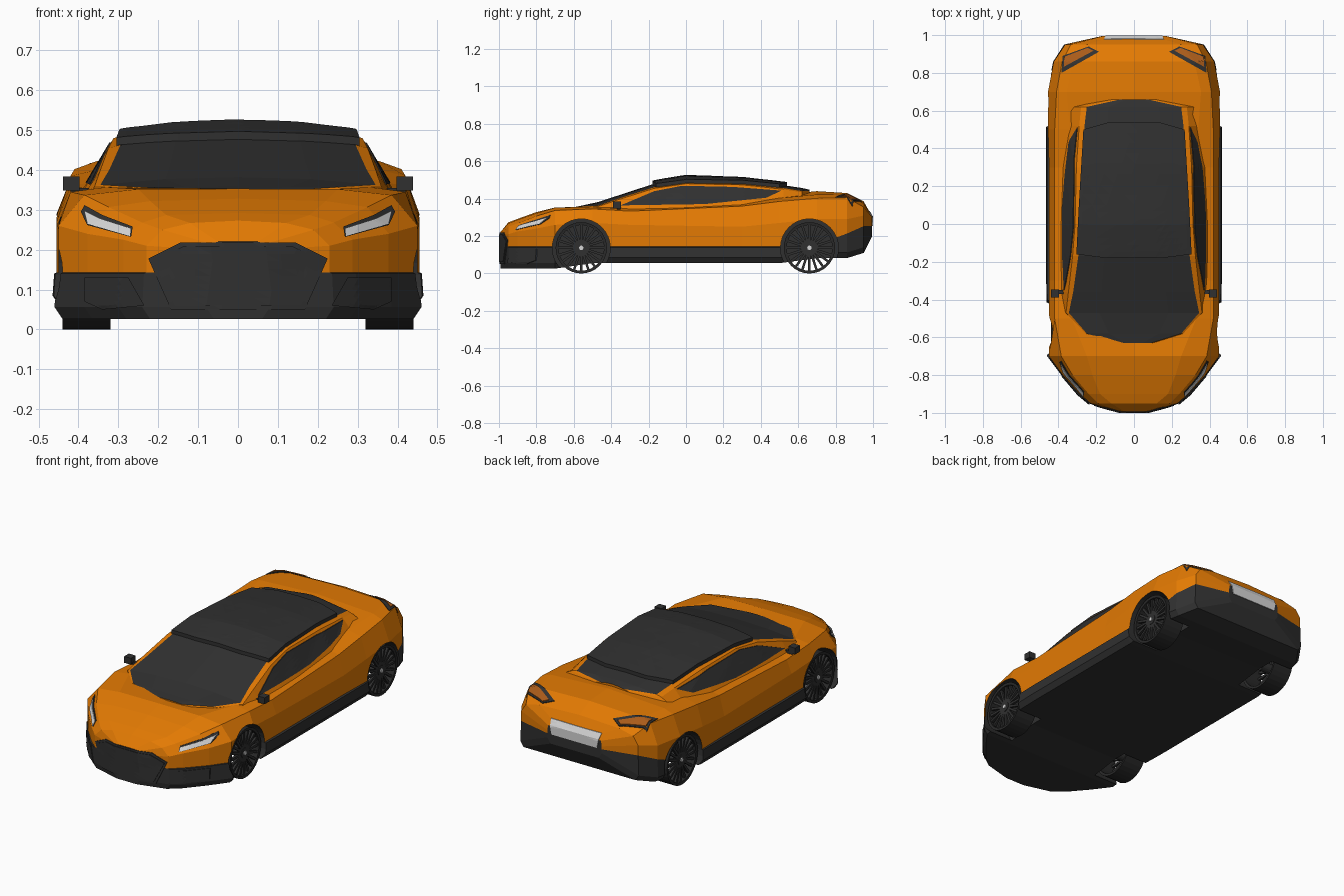
import bpy, bmesh, math
from mathutils import Vector, Matrix
from mathutils.bvhtree import BVHTree

if "Cube" in bpy.data.objects:
    bpy.data.objects.remove(bpy.data.objects["Cube"])


def material(name, rgb):
    m = bpy.data.materials.new(name)
    m.diffuse_color = (*rgb, 1)
    m.use_nodes = True
    m.node_tree.nodes["Principled BSDF"].inputs["Base Color"].default_value = m.diffuse_color
    return m


ORANGE = material("orange_paint", (0.77, 0.195, 0.001))
DARK = material("dark_trim", (0.030, 0.030, 0.030))
TYRE = material("tyre_black", (0.022, 0.022, 0.022))
LIGHT = material("light_grey", (0.68, 0.68, 0.68))
AMBER = material("tail_amber", (0.40, 0.105, 0.010))


def finish(bm, name, mats):
    bmesh.ops.recalc_face_normals(bm, faces=bm.faces[:])
    me = bpy.data.meshes.new(name)
    bm.to_mesh(me)
    bm.free()
    for m in mats:
        me.materials.append(m)
    ob = bpy.data.objects.new(name, me)
    bpy.context.collection.objects.link(ob)
    return ob


def loft(name, stations, mats, dark_strips, cap_mat):
    """Skin mirrored half sections; each station is (y, [(x, z), ...])."""
    bm = bmesh.new()
    rings = []
    for y, half in stations:
        ring = half + [(-x, z) for x, z in half[-2:0:-1]]
        rings.append([bm.verts.new((x, y, z)) for x, z in ring])
    n, h = len(rings[0]), len(stations[0][1])
    for a, b in zip(rings, rings[1:]):
        for i in range(n):
            j = (i + 1) % n
            f = bm.faces.new((a[i], a[j], b[j], b[i]))
            strip = i if i < h - 1 else n - 1 - i
            f.material_index = int(strip in dark_strips)
    for r in (rings[0], rings[-1]):
        bm.faces.new(r).material_index = cap_mat
    return finish(bm, name, mats)


def tube(bm, r, x0, x1, y, z, seg=32):
    m = Matrix.Translation(((x0 + x1) / 2, y, z)) @ Matrix.Rotation(math.pi / 2, 4, 'Y')
    bmesh.ops.create_cone(bm, cap_ends=True, segments=seg, radius1=r, radius2=r,
                          depth=abs(x1 - x0), matrix=m)


# Lower body: y, sill w, sill z, waist w, z, shoulder w, z, inner w, z, centre z
BODY = [
    (-.993, .08, .14, .08, .20, .07, .215, .05, .22, .22),
    (-.95, .24, .14, .23, .21, .19, .25, .12, .267, .273),
    (-.90, .30, .14, .287, .225, .24, .268, .18, .287, .292),
    (-.80, .385, .14, .378, .24, .325, .307, .22, .322, .328),
    (-.70, .46, .14, .45, .26, .385, .337, .25, .352, .353),
    (-.50, .46, .14, .45, .27, .42, .345, .33, .357, .325),
    (-.30, .465, .14, .45, .26, .42, .333, .36, .353, .35),
    (.30, .465, .14, .45, .25, .42, .36, .35, .372, .38),
    (.50, .465, .14, .455, .27, .42, .385, .34, .403, .42),
    (.70, .46, .15, .455, .29, .41, .402, .355, .422, .44),
    (.86, .428, .21, .425, .29, .38, .405, .32, .42, .43),
    (.95, .37, .25, .365, .31, .335, .355, .25, .375, .385),
    (.995, .17, .25, .17, .27, .165, .30, .10, .305, .305),
]


def floor_z(y):
    for limit, z in ((-.6, .026), (.69, .055), (.9, .082), (.96, .11)):
        if y < limit:
            return z
    return .20


stations = []
for y, ws, zs, wm, zm, wh, zh, wi, zi, zc in BODY:
    zb = floor_z(y)
    stations.append((y, [(0, zb), (ws - .02, zb), (ws, zb + .03), (ws - .004, zs),
                         (wm, zs + .003), (wm, zm), (wh, zh), (wi, zi), (0, zc)]))
body = loft("lower_body", stations, [ORANGE, DARK], {0, 1, 2, 3}, 1)

# Wheel arches cut out of the body
WHEELS = [(s, y) for s in (-1, 1) for y in (-.56, .66)]
bm = bmesh.new()
for s, y in WHEELS:
    tube(bm, .155, s * .29, s * .60, y, .137)
for f in bm.faces:
    f.material_index = 1
cutter = finish(bm, "arch_cutter", [ORANGE, DARK])
cutter.hide_render = True
mod = body.modifiers.new("arches", 'BOOLEAN')
mod.operation = 'DIFFERENCE'
mod.solver = 'EXACT'
mod.object = cutter
bpy.context.view_layer.objects.active = body
bpy.ops.object.modifier_apply(modifier=mod.name)
bpy.data.objects.remove(cutter)

# Cabin: y, base w, base z, edge w, edge z, glass w, glass z, centre z
CABIN = [
    (-.63, .10, .31, .10, .34, .09, .346, .350),
    (-.58, .26, .32, .26, .353, .25, .357, .358),
    (-.47, .37, .33, .36, .358, .345, .363, .382),
    (-.36, .385, .34, .347, .395, .322, .402, .418),
    (-.17, .39, .345, .325, .455, .295, .462, .480),
    (0, .39, .35, .312, .48, .282, .486, .508),
    (.30, .38, .36, .305, .474, .275, .480, .497),
    (.52, .355, .38, .29, .45, .262, .458, .472),
    (.62, .35, .40, .28, .434, .25, .442, .457),
    (.66, .20, .40, .10, .434, .07, .440, .448),
]
stations = []
for y, wb, zb, we, ze, wi, zi, zc in CABIN:
    stations.append((y, [(0, .30), (wb, zb), (we, ze), (wi, zi),
                         (wi * .53, zi + .75 * (zc - zi)), (0, zc)]))
cabin = loft("cabin", stations, [ORANGE, DARK], {3, 4}, 0)


def tree(ob):
    b = bmesh.new()
    b.from_mesh(ob.data)
    t = BVHTree.FromBMesh(b)
    b.free()
    return t


TREES = {"body": tree(body), "cabin": tree(cabin)}
VIEWS = {
    "front": (lambda a, b: (a, -3, b), Vector((0, 1, 0))),
    "rear": (lambda a, b: (a, 3, b), Vector((0, -1, 0))),
    "top": (lambda a, b: (a, b, 3), Vector((0, 0, -1))),
    "right": (lambda a, b: (3, a, b), Vector((-1, 0, 0))),
    "left": (lambda a, b: (-3, a, b), Vector((1, 0, 0))),
}


def plate(name, pts, view, surface, mat, lift=.004):
    """Thin panel draped onto a surface along a view direction."""
    place, d = VIEWS[view]
    bm = bmesh.new()
    bm.faces.new([bm.verts.new(place(*p)) for p in pts])
    bmesh.ops.triangulate(bm, faces=bm.faces[:])
    bmesh.ops.subdivide_edges(bm, edges=bm.edges[:], cuts=7, use_grid_fill=True)
    missed = []
    for v in bm.verts:
        hit = TREES[surface].ray_cast(v.co, d)[0]
        if hit is None:
            missed.append(v)
        else:
            v.co = hit - d * lift
    bmesh.ops.delete(bm, geom=missed, context='VERTS')
    ext = bmesh.ops.extrude_face_region(bm, geom=bm.faces[:], use_keep_orig=True)
    moved = [g for g in ext["geom"] if isinstance(g, bmesh.types.BMVert)]
    bmesh.ops.translate(bm, verts=moved, vec=d * (lift + .002))
    return finish(bm, name, [mat])


def both(half):
    """Close a half outline by mirroring it in x."""
    return half + [(-x, b) for x, b in reversed(half)]


# Grille, licence panel, roof panel
plate("grille_frame", both([(.145, .218), (.225, .178), (.168, .05)]), "front", "body", DARK, .004)
plate("grille", both([(.138, .208), (.213, .172), (.158, .06)]), "front", "body", DARK, .007)
plate("rear_panel", both([(.158, .335), (.142, .255)]), "rear", "body", LIGHT, .004)
plate("roof_panel", both([(.15, -.18), (.305, -.16), (.292, .1), (.268, .50), (.13, .54)]),
      "top", "cabin", DARK, .02)

# Lamps, intakes and side windows, mirrored
for s, side in ((1, "right"), (-1, "left")):
    def m(pts):
        return [(s * x, z) for x, z in pts]
    plate("headlight_frame_" + side, m([(.268, .232), (.264, .258), (.34, .287), (.385, .312),
          (.394, .295), (.378, .262)]), "front", "body", DARK, .005)
    plate("headlight_" + side, m([(.271, .234), (.269, .254), (.345, .278), (.386, .298),
          (.378, .265)]), "front", "body", LIGHT, .009)
    plate("intake_" + side, m([(.235, .06), (.275, .13), (.385, .13), (.385, .07), (.34, .05)]),
          "front", "body", DARK, .006)
    plate("taillight_frame_" + side, m([(.185, .912), (.24, .94), (.378, .89), (.384, .80)]),
          "top", "body", DARK, .004)
    plate("taillight_" + side, m([(.215, .917), (.245, .933), (.368, .886), (.372, .832)]),
          "top", "body", AMBER, .008)
    plate("side_window_" + side, [(-.35, .364), (-.17, .44), (-.02, .469), (.25, .463),
          (.51, .443), (.43, .405), (.10, .371)], side, "cabin", DARK, .004)

    # Door mirror and its arm
    bm = bmesh.new()
    for c, sz in (((.418, -.368, .366), (.042, .042, .036)), ((.395, -.36, .348), (.05, .02, .014))):
        bmesh.ops.create_cube(bm, size=1, matrix=Matrix.Translation((s * c[0], c[1], c[2]))
                              @ Matrix.Diagonal((*sz, 1)))
    finish(bm, "door_mirror_" + side, [DARK])

# Wheels: turned tyre ring, thin spokes, hub
for k, (s, y) in enumerate(WHEELS):
    hub = Vector((0, y, .137))
    bm = bmesh.new()
    prof = [(.122, .322), (.137, .32), (.137, .44), (.122, .438)]
    seg = 32
    rings = []
    for i in range(seg):
        a = 2 * math.pi * i / seg
        rings.append([bm.verts.new(hub + Vector((s * x, r * math.cos(a), r * math.sin(a))))
                      for r, x in prof])
    for i in range(seg):
        p, q = rings[i], rings[(i + 1) % seg]
        for j in range(len(prof)):
            l = (j + 1) % len(prof)
            bm.faces.new((p[j], p[l], q[l], q[j]))
    finish(bm, f"tyre_{k}", [TYRE])

    bm = bmesh.new()
    for i in range(20):
        mat = (Matrix.Translation(hub + Vector((s * .424, 0, 0)))
               @ Matrix.Rotation(2 * math.pi * i / 20, 4, 'X')
               @ Matrix.Translation((0, 0, .07)) @ Matrix.Diagonal((.014, .013, .108, 1)))
        bmesh.ops.create_cube(bm, size=1, matrix=mat)
    tube(bm, .028, s * .33, s * .434, y, .137, 16)
    finish(bm, f"spokes_{k}", [DARK])

    bm = bmesh.new()
    tube(bm, .012, s * .43, s * .440, y, .137, 10)
    finish(bm, f"hub_cap_{k}", [LIGHT])
